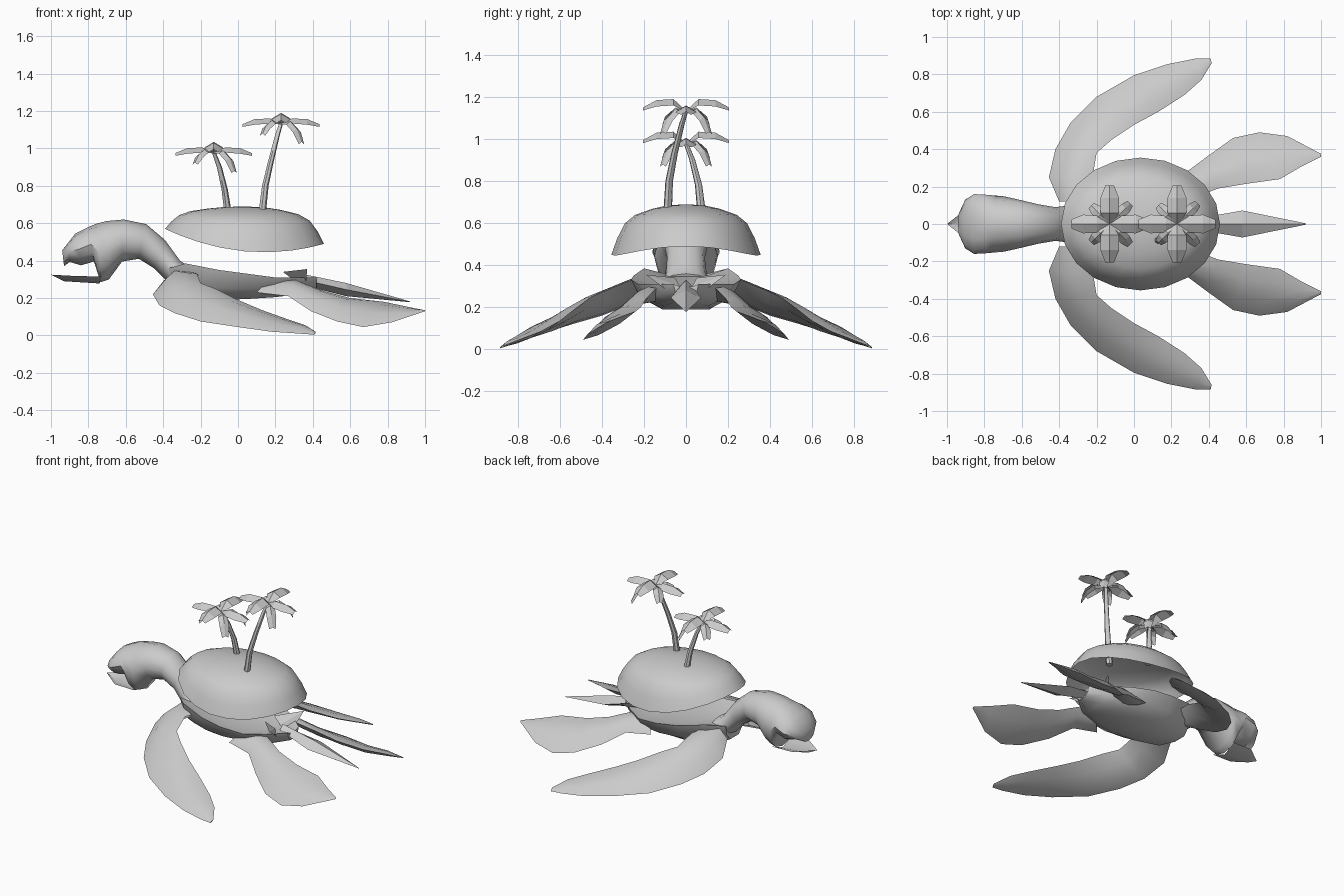
import bpy, bmesh, math
from mathutils import Vector

if "Cube" in bpy.data.objects:
    bpy.data.objects.remove(bpy.data.objects["Cube"])

stone = bpy.data.materials.new("plain_grey")
stone.diffuse_color = (0.6, 0.6, 0.6, 1)
stone.use_nodes = True
stone.node_tree.nodes["Principled BSDF"].inputs["Base Color"].default_value = stone.diffuse_color


def make(name, verts, faces, mode="closed", smooth=True, angle=50):
    """mode: closed = outward normals, inward = flipped, down = face downwards, keep = as given"""
    me = bpy.data.meshes.new(name)
    bm = bmesh.new()
    vs = [bm.verts.new(v) for v in verts]
    for f in faces:
        bm.faces.new([vs[i] for i in f])
    bm.normal_update()
    if mode in ("closed", "inward"):
        bmesh.ops.recalc_face_normals(bm, faces=bm.faces[:])
        if mode == "inward":
            bmesh.ops.reverse_faces(bm, faces=bm.faces[:])
    elif mode == "down":
        bmesh.ops.reverse_faces(bm, faces=[f for f in bm.faces if f.normal.z > 0])
    bm.to_mesh(me)
    bm.free()
    ob = bpy.data.objects.new(name, me)
    bpy.context.collection.objects.link(ob)
    me.materials.append(stone)
    if smooth:
        bpy.ops.object.select_all(action='DESELECT')
        ob.select_set(True)
        bpy.context.view_layer.objects.active = ob
        bpy.ops.object.shade_smooth_by_angle(angle=math.radians(angle))
    return ob


def loft(name, rings, **kw):
    n = len(rings[0])
    verts = [p for r in rings for p in r]
    faces = [(k*n + i, k*n + (i+1) % n, (k+1)*n + (i+1) % n, (k+1)*n + i)
             for k in range(len(rings)-1) for i in range(n)]
    faces += [tuple(range(n)), tuple(range(len(verts)-n, len(verts)))]
    return make(name, verts, faces, **kw)


def flipper(name, sections, side):
    """Blade lofted through leading point, trailing point, thickness"""
    rings = []
    for lead, trail, t in sections:
        a, b = Vector(lead), Vector(trail)
        ring = []
        for u, h in ((0, 0), (.3, t), (.7, t*.8), (1, 0), (.7, -t*.5), (.3, -t*.5)):
            p = a.lerp(b, u) + Vector((0, 0, h))
            ring.append((p.x, p.y * side, p.z))
        rings.append(ring)
    loft(name, rings)


front = [((-.40, .12, .29), (-.2, .12, .31), .05),
         ((-.455, .25, .22), (-.22, .26, .33), .05),
         ((-.42, .40, .16), (-.20, .38, .28), .05),
         ((-.34, .54, .12), (-.12, .45, .25), .045),
         ((-.20, .68, .075), (0, .53, .19), .045),
         ((0, .795, .045), (.13, .60, .135), .035),
         ((.18, .855, .02), (.27, .69, .085), .025),
         ((.33, .885, .01), (.36, .77, .055), .015),
         ((.41, .885, .004), (.415, .86, .02), .005)]
rear = [((.10, .24, .23), (.24, .08, .26), .04),
        ((.27, .27, .21), (.32, .14, .29), .04),
        ((.39, .36, .13), (.45, .19, .24), .04),
        ((.53, .46, .075), (.60, .215, .20), .04),
        ((.67, .49, .045), (.78, .24, .18), .035),
        ((.82, .47, .07), (.90, .31, .155), .025),
        ((1.0, .375, .13), (1.0, .36, .135), .003)]
for side, word in ((-1, "right"), (1, "left")):
    flipper("front_flipper_" + word, front, side)
    flipper("rear_flipper_" + word, rear, side)
    # small pointed fin at the root of the tail
    make("tail_fin_" + word,
         [(.24, .05*side, .34), (.37, .19*side, .355), (.36, .05*side, .25), (.30, .03*side, .30)],
         [(0, 1, 2), (0, 1, 3), (1, 2, 3), (0, 2, 3)], smooth=False)

# body: dished top, sides narrowing to the belly (x, half width, top, bottom)
body = []
for x, w, zt, zb in ((-.37, .10, .36, .25), (-.28, .20, .385, .21), (-.1, .25, .35, .19),
                     (.05, .26, .33, .195), (.2, .23, .31, .205), (.32, .15, .31, .22),
                     (.42, .06, .31, .25)):
    h = zt - zb
    body.append([(x, w*u, zb + h*v) for u, v in
                 ((1, 1), (.85, .4), (.45, 0), (-.45, 0), (-.85, .4), (-1, 1), (-.5, .8), (.5, .8))])
loft("body", body, angle=40)

# neck and head: (top x, top z, bottom x, bottom z, half width)
neck = []
for tx, tz, bx, bz, w in ((-.25, .36, -.30, .24, .13), (-.31, .40, -.38, .29, .10),
                          (-.39, .51, -.45, .36, .09), (-.49, .595, -.53, .41, .105),
                          (-.61, .62, -.62, .395, .13), (-.70, .612, -.69, .30, .148),
                          (-.75, .60, -.735, .285, .152), (-.80, .58, -.77, .395, .156),
                          (-.87, .545, -.84, .375, .16), (-.905, .50, -.90, .393, .13),
                          (-.94, .455, -.93, .37, .06)):
    top, bot = Vector((tx, 0, tz)), Vector((bx, 0, bz))
    mid, half = (top + bot) / 2, (top - bot) / 2
    neck.append([mid + half*math.cos(a) + Vector((0, w*math.sin(a), 0))
                 for a in (math.tau*i/12 for i in range(12))])
loft("neck_and_head", neck)

# open lower jaw
make("lower_jaw",
     [(-1, 0, .325), (-.87, -.1, .318), (-.73, -.1, .315), (-.73, .1, .315), (-.87, .1, .318),
      (-.93, 0, .29), (-.74, 0, .278)],
     [(0, 1, 5), (1, 2, 6, 5), (3, 4, 5, 6), (4, 0, 5)], mode="down")

# tail spike
loft("tail", [[(x, w, z), (x, 0, z + t), (x, -w, z), (x, 0, z - t)] for x, w, z, t in
              ((.34, .03, .30, .03), (.58, .072, .245, .035), (.92, .003, .18, .002))], smooth=False)

# island shell: open dome with a rim that dips at the sides
N = 20
verts, faces = [(.035, 0, .69)], []
levels = ((.25, .975), (.45, .91), (.68, .79), (.82, .62), (.92, .33), (1, 0))
for r, f in levels:
    for i in range(N):
        c, s = math.cos(math.tau*i/N), math.sin(math.tau*i/N)
        rim = .45 + .08*c*c - .04*c
        verts.append((.035 + .425*r*c, .355*r*s, rim + (.69 - rim)*f))
for i in range(N):
    j = (i + 1) % N
    faces.append((0, 1 + i, 1 + j))
    for k in range(len(levels) - 1):
        a, b = 1 + k*N, 1 + (k+1)*N
        faces.append((a + i, b + i, b + j, a + j))
make("island_shell", verts, faces, mode="keep")


def palm(name, path, crown):
    rings = []
    for k, (x, y, z) in enumerate(path):
        r = .021 - .010*k/(len(path) - 1)
        rings.append([(x + r*math.cos(math.tau*i/7), y + r*math.sin(math.tau*i/7), z) for i in range(7)])
    loft(name + "_trunk", rings, mode="inward")
    # fronds: folded strips (angle, [(distance, height, half width)])
    ns = [(0, 0, .01), (.06, .055, .05), (.14, .05, .05), (.205, .015, .024)]
    ew = [(0, 0, .01), (.06, .025, .045), (.14, .022, .05), (.205, -.005, .024)]
    droop = [(0, 0, .01), (.07, .01, .03), (.12, -.03, .03), (.155, -.10, .02)]
    short = [(0, 0, .01), (.07, .015, .03), (.11, -.01, .03), (.14, -.055, .02)]
    verts, faces = [], []
    for deg, spine in ((0, ew), (90, ns), (180, ew), (270, ns),
                       (45, droop), (135, short), (225, short), (315, droop)):
        a = math.radians(deg)
        d, side = Vector((math.cos(a), math.sin(a), 0)), Vector((-math.sin(a), math.cos(a), 0))
        o = len(verts)
        for r, h, w in spine:
            p = Vector(crown) + d*r + Vector((0, 0, h))
            low = Vector((0, 0, -.6*w))
            verts += [p + side*w + low, p, p - side*w + low]
        for k in range(3):
            q = o + 3*k
            faces += [(q, q+1, q+4, q+3), (q+1, q+2, q+5, q+4)]
    make(name + "_fronds", verts, faces, mode="down", smooth=False)


palm("tall_palm", [(.127, -.088, .64), (.145, -.08, .80), (.175, -.055, .93),
                   (.21, -.02, 1.07), (.23, 0, 1.135)], (.23, 0, 1.135))
palm("short_palm", [(-.052, .075, .64), (-.072, .06, .78), (-.10, .03, .90),
                    (-.13, 0, .98)], (-.13, 0, .98))
